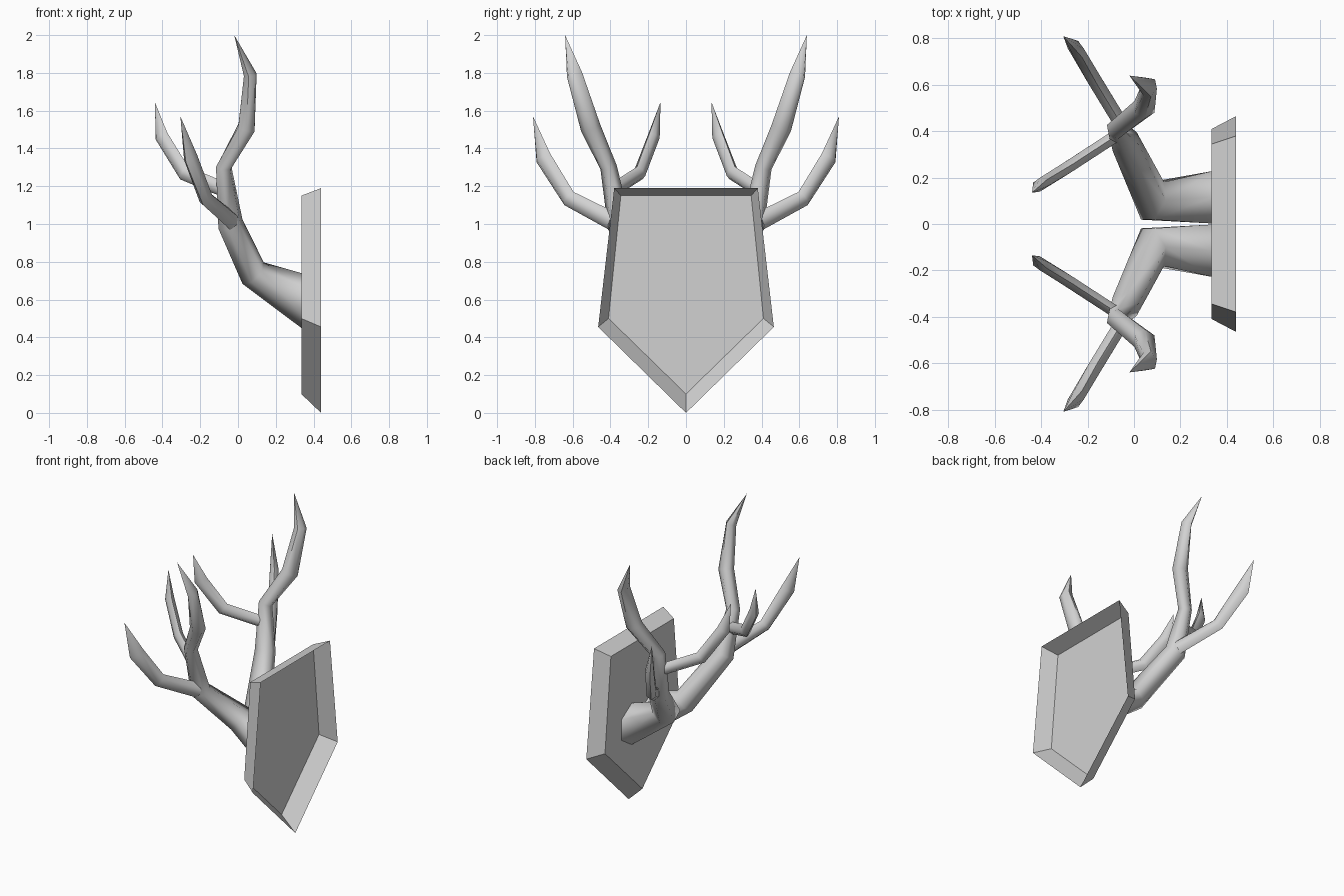
import bpy, bmesh, math
from mathutils import Vector

cube = bpy.data.objects.get("Cube")
if cube:
    bpy.data.objects.remove(cube)

# One plain grey for everything
grey = bpy.data.materials.new("plain_grey")
grey.use_nodes = True
COLOUR = (0.64, 0.64, 0.64, 1)
grey.diffuse_color = COLOUR
grey.node_tree.nodes["Principled BSDF"].inputs["Base Color"].default_value = COLOUR


def make_object(name, bm):
    mesh = bpy.data.meshes.new(name)
    bm.to_mesh(mesh)
    bm.free()
    mesh.materials.append(grey)
    obj = bpy.data.objects.new(name, mesh)
    bpy.context.collection.objects.link(obj)
    return obj


def bridge(bm, ring_a, ring_b):
    n = len(ring_a)
    for i in range(n):
        j = (i + 1) % n
        bm.faces.new((ring_a[i], ring_a[j], ring_b[j], ring_b[i]))


def limb(name, stations, tip, ref, start=None, sides=6):
    """Faceted tapering limb; each station is (centre, side radius, up radius)."""
    bm = bmesh.new()
    ref = Vector(ref)
    path = [Vector(s[0]) for s in stations] + [Vector(tip)]
    rings = []
    for k, (centre, r_side, r_up) in enumerate(stations):
        t = (path[k + 1] - path[k]).normalized()
        if k:
            t += (path[k] - path[k - 1]).normalized()
        elif start:
            t = Vector(start)
        side = t.cross(ref).normalized()
        up = side.cross(t).normalized()
        ring = []
        for i in range(sides):
            a = math.tau * i / sides + math.pi / 2
            ring.append(bm.verts.new(path[k] + side * r_side * math.cos(a) + up * r_up * math.sin(a)))
        rings.append(ring)
    for a, b in zip(rings, rings[1:]):
        bridge(bm, a, b)
    point = bm.verts.new(tip)
    for i in range(sides):
        bm.faces.new((rings[-1][i], rings[-1][(i + 1) % sides], point))
    bm.faces.new(rings[0])
    bmesh.ops.recalc_face_normals(bm, faces=bm.faces)
    obj = make_object(name, bm)
    mirror = obj.modifiers.new("mirror", 'MIRROR')
    mirror.use_axis = (False, True, False)
    mirror.use_mirror_merge = False
    bpy.ops.object.select_all(action='DESELECT')
    obj.select_set(True)
    bpy.context.view_layer.objects.active = obj
    bpy.ops.object.shade_smooth_by_angle(angle=math.radians(65))


# Shield-shaped plaque: flat panel with flared rim, open at the back
def shield(bm, x, half_top, z_top, half_low, z_low, z_point):
    outline = [(half_top, z_top), (-half_top, z_top), (-half_low, z_low),
               (0, z_point), (half_low, z_low)]
    return [bm.verts.new((x, y, z)) for y, z in outline]


bm = bmesh.new()
panel = shield(bm, 0.335, 0.345, 1.15, 0.41, 0.5, 0.1)
rim = shield(bm, 0.44, 0.38, 1.19, 0.465, 0.455, 0)
bm.faces.new(panel)
bridge(bm, panel, rim)
bmesh.ops.recalc_face_normals(bm, faces=bm.faces)
# Outward side of the panel faces away from the rim
bm.faces.ensure_lookup_table()
if bm.faces[0].normal.x > 0:
    bmesh.ops.reverse_faces(bm, faces=bm.faces)
make_object("plaque", bm)

# Main beams of the antlers
limb("antler_beam",
     [((0.335, 0.115, 0.595), 0.13, 0.145),
      ((0.08, 0.1, 0.74), 0.1, 0.08),
      ((-0.04, 0.355, 1.0), 0.065, 0.07),
      ((-0.075, 0.41, 1.3), 0.045, 0.045),
      ((0.045, 0.505, 1.51), 0.055, 0.05),
      ((0.065, 0.59, 1.79), 0.045, 0.035)],
     (-0.02, 0.64, 2.0), (1, 0, 1), (-1, 0, 0))

# Outer and inner tines
limb("outer_tine",
     [((-0.03, 0.39, 1.015), 0.035, 0.05),
      ((-0.17, 0.62, 1.135), 0.035, 0.045),
      ((-0.25, 0.755, 1.35), 0.032, 0.05)],
     (-0.305, 0.81, 1.57), (0, 0, 1))
limb("inner_tine",
     [((-0.07, 0.385, 1.18), 0.03, 0.04),
      ((-0.285, 0.245, 1.27), 0.03, 0.042),
      ((-0.405, 0.17, 1.465), 0.028, 0.042)],
     (-0.44, 0.135, 1.645), (0, 0, 1))
